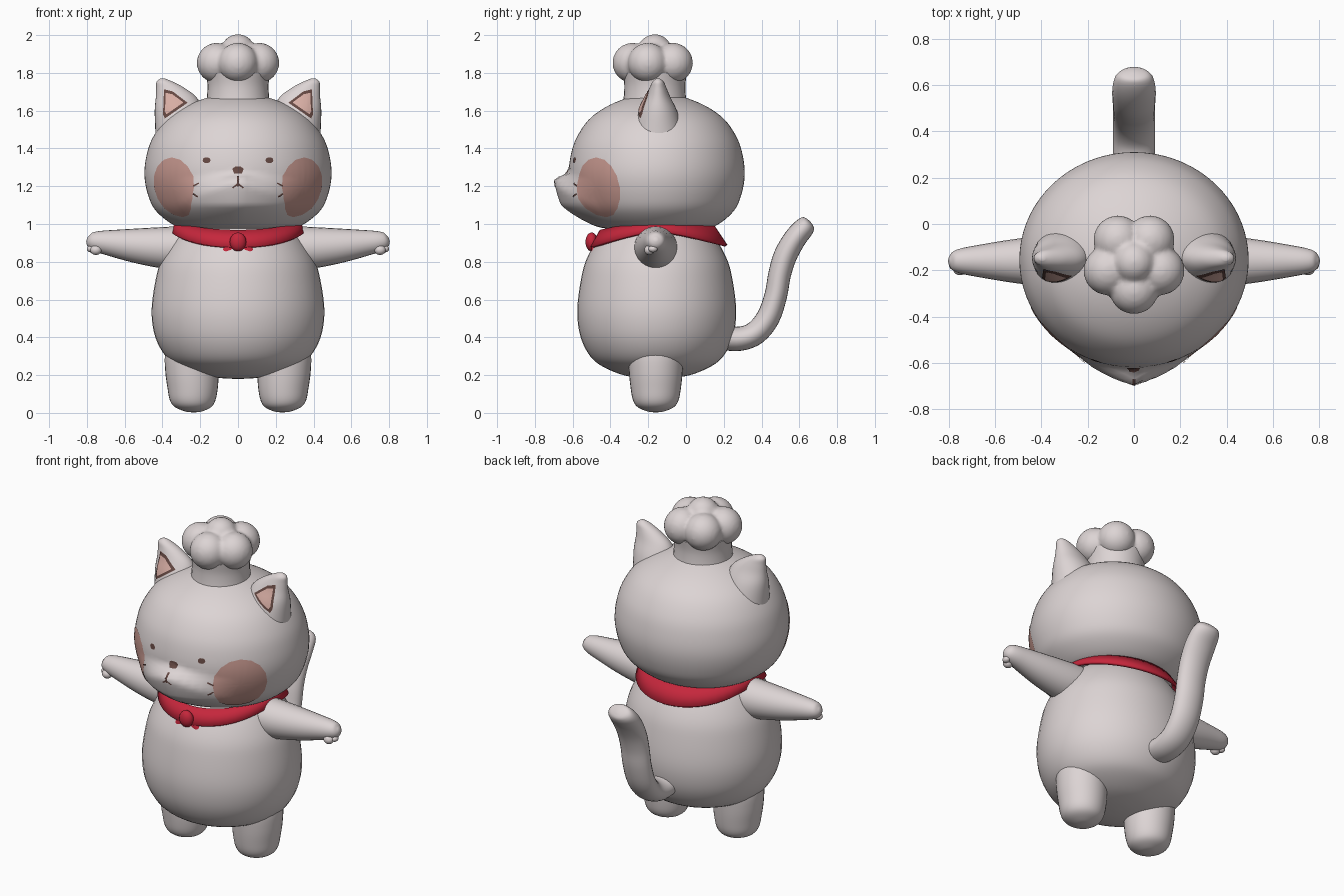
import bpy, bmesh, math
from mathutils import Vector, Matrix
from mathutils.bvhtree import BVHTree

if "Cube" in bpy.data.objects:
    bpy.data.objects.remove(bpy.data.objects["Cube"])

def material(name, rgb):
    m = bpy.data.materials.new(name)
    m.diffuse_color = (*rgb, 1)
    m.use_nodes = True
    m.node_tree.nodes["Principled BSDF"].inputs["Base Color"].default_value = m.diffuse_color
    return m

FUR = material("pale_grey", (0.72, 0.66, 0.66))
RED = material("scarf_red", (0.56, 0.02, 0.045))
BLUSH = material("blush_pink", (0.58, 0.32, 0.28))
BROWN = material("face_brown", (0.13, 0.065, 0.055))
PINK = material("ear_pink", (0.68, 0.42, 0.37))
CY = -0.155                                   # y of the body axis

def finish(name, bm, mat, angle=60):
    me = bpy.data.meshes.new(name)
    bm.to_mesh(me)
    bm.free()
    me.materials.append(mat)
    for p in me.polygons:
        p.use_smooth = True
    me.set_sharp_from_angle(angle=math.radians(angle))
    ob = bpy.data.objects.new(name, me)
    bpy.context.collection.objects.link(ob)
    return ob

def refine(rows, k):
    """Smooth curve through the rows of numbers."""
    out = []
    for i in range(len(rows) - 1):
        a, b, c, d = (rows[max(0, min(len(rows) - 1, j))] for j in (i - 1, i, i + 1, i + 2))
        for s in range(k):
            t = s / k
            out.append([0.5 * (2 * q + (r - p) * t + (2 * p - 5 * q + 4 * r - w) * t * t
                        + (3 * q - p - 3 * r + w) * t ** 3) for p, q, r, w in zip(a, b, c, d)])
    return out + [list(rows[-1])]

def loft(name, rows, mat=FUR, n=32, k=4, axis=(1, 0, 0), warp=None, angle=60):
    """Rows are x, y, z, radius along axis, radius across."""
    rows = refine(rows, k)
    u = Vector(axis)
    bm = bmesh.new()
    rings = []
    for i, (x, y, z, ru, rv) in enumerate(rows):
        a, b = rows[max(i - 1, 0)], rows[min(i + 1, len(rows) - 1)]
        v = (Vector(b[:3]) - Vector(a[:3])).cross(u).normalized()
        ring = []
        for j in range(n):
            t = 2 * math.pi * j / n
            p = Vector((x, y, z)) + u * max(ru, .002) * math.cos(t) + v * max(rv, .002) * math.sin(t)
            ring.append(bm.verts.new(warp(p) if warp else p))
        rings.append(ring)
    for a, b in zip(rings, rings[1:]):
        for j in range(n):
            bm.faces.new((a[j], a[(j + 1) % n], b[(j + 1) % n], b[j]))
    bm.faces.new(rings[0])
    bm.faces.new(rings[-1])
    bmesh.ops.recalc_face_normals(bm, faces=bm.faces)
    return finish(name, bm, mat, angle)

def ball(name, pos, radii, mat, tilt=0):
    bm = bmesh.new()
    m = Matrix.Translation(pos) @ Matrix.Rotation(tilt, 4, 'Y') @ Matrix.Diagonal((*radii, 1))
    bmesh.ops.create_uvsphere(bm, u_segments=20, v_segments=12, radius=1, matrix=m)
    return finish(name, bm, mat)

# Head with a raised muzzle
def muzzle(p):
    th = abs(math.atan2(p.x, CY - p.y))
    side = max(0, 1 - th / 0.85)
    top = 1.275 - 0.04 * (1 - side)
    width = 0.04 + 0.12 * (1 - side)
    w = max(0, min(1, (top - p.z) / width)) * max(0, min(1, (p.z - 0.96) / 0.14))
    d = Vector((p.x, p.y - CY, 0))
    return p + d.normalized() * 0.078 * side * w if d.length > .01 else p

profile = [(.965, .01), (.967, .15), (.975, .27), (1.0, .35), (1.07, .435), (1.15, .475), (1.25, .495),
           (1.35, .487), (1.45, .455), (1.55, .385), (1.62, .285), (1.67, .16), (1.687, .07), (1.69, .01)]
head = loft("head", [(0, CY, z, r, r * .94) for z, r in profile], n=72, k=5, warp=muzzle)

# Round body
profile = [(.18, .01), (.185, .1), (.205, .21), (.25, .32), (.3, .383), (.38, .43), (.47, .453), (.57, .456),
           (.7, .437), (.8, .41), (.9, .355), (.97, .295), (1.0, .24)]
loft("body", [(0, CY, z, r, r * .92) for z, r in profile], n=48)

# Ears, legs, arms and paws on both sides
ears = []
for s, tag in ((1, "right"), (-1, "left")):
    ears.append(loft("ear_" + tag, [(s * x, -.148, z, rx, ry) for x, z, rx, ry in (
        (.295, 1.42, .14, .15), (.30, 1.5, .138, .13), (.313, 1.6, .128, .1), (.327, 1.67, .108, .066),
        (.358, 1.72, .075, .045), (.388, 1.753, .043, .03), (.398, 1.77, .012, .01))]))
    loft("leg_" + tag, [(s * x, -.16, z, r, r) for x, z, r in (
        (.235, .003, .01), (.235, .008, .045), (.238, .03, .095), (.24, .065, .12), (.24, .13, .133),
        (.243, .22, .142), (.24, .32, .145), (.23, .42, .12))])
    loft("arm_" + tag, [(s * x, -.16, z, r, r) for x, z, r in (
        (.22, .865, .12), (.32, .872, .115), (.42, .876, .107), (.55, .886, .09), (.68, .9, .068),
        (.75, .908, .054), (.785, .915, .038), (.8, .92, .01))], axis=(0, 1, 0), n=24)
    ball("thumb_" + tag, (s * .752, -.195, .862), (.03, .026, .026), FUR)
    ball("finger_" + tag, (s * .78, -.175, .868), (.02, .024, .018), FUR)

# Tail curling up behind
loft("tail", [(0, y, z, rx, r) for y, z, rx, r in (
    (.12, .41, .085, .066), (.2, .398, .088, .066), (.29, .393, .09, .064), (.37, .425, .09, .063),
    (.435, .505, .09, .062), (.475, .62, .09, .06), (.495, .73, .09, .06), (.525, .83, .092, .062),
    (.575, .92, .094, .06), (.625, .98, .085, .055), (.652, 1.003, .06, .042), (.66, 1.01, .01, .01))], n=24)

# Chef hat: band and merged puffs
loft("hat_band", [(0, -.165, z, r, r) for z, r in ((1.62, .172), (1.68, .164), (1.74, .162), (1.8, .17))])
bm = bmesh.new()
puffs = [(0, -.165, 1.845, .12), (0, -.165, 1.915, .09)]
for i in range(5):
    t = math.radians(-90 + 72 * i)
    puffs.append((.118 * math.cos(t), -.165 + .118 * math.sin(t), 1.853, .106))
for x, y, z, r in puffs:
    bmesh.ops.create_icosphere(bm, subdivisions=4, radius=r, matrix=Matrix.Translation((x, y, z)))
hat = finish("hat_puffs", bm, FUR, 180)
rm = hat.modifiers.new("merge", 'REMESH')
rm.mode, rm.voxel_size, rm.use_smooth_shade = 'VOXEL', .012, True
sm = hat.modifiers.new("soften", 'SMOOTH')
sm.factor, sm.iterations = .5, 4

# Scarf wrapped round the neck, deeper at the front and back
bm = bmesh.new()
N, rings = 48, [[], [], []]
for j in range(N):
    t = 2 * math.pi * j / N
    c = math.cos(t)                            # 1 at the front, -1 at the back
    f, b = max(0, c) ** 1.5, max(0, -c) ** 1.5
    top, low = 1.01 - .045 * f - .015 * b, .958 - .083 * f - .073 * b
    r0, r1 = .32, .35 + .026 * f + .05 * b
    for k in range(3):
        q = k / 2
        r = r0 + (r1 - r0) * q
        rings[k].append(bm.verts.new((r * math.sin(t), CY - r * .92 * c, top + (low - top) * q)))
for a, b in zip(rings, rings[1:]):
    for j in range(N):
        bm.faces.new((a[j], b[j], b[(j + 1) % N], a[(j + 1) % N]))
scarf = finish("scarf", bm, RED, 40)
so = scarf.modifiers.new("thickness", 'SOLIDIFY')
so.thickness, so.offset = .016, 0
ball("scarf_knot", (0, -.5, .905), (.044, .032, .05), RED)
for s, tag in ((1, "right"), (-1, "left")):
    ball("scarf_end_" + tag, (s * .06, -.485, .835), (.035, .018, .077), RED, -s * .42)

# Painted details: thin plates laid on the surface of head and ears
verts, polys = [], []
for ob in [head] + ears:
    base = len(verts)
    verts += [v.co.copy() for v in ob.data.vertices]
    polys += [[base + i for i in p.vertices] for p in ob.data.polygons]
tree = BVHTree.FromPolygons(verts, polys)

def plate(name, pts, mat, turn=0, lift=.004, steps=3):
    """Project an outline (sideways, height) onto the surface, seen from angle turn."""
    u, out = Vector((math.cos(turn), math.sin(turn), 0)), Vector((math.sin(turn), -math.cos(turn), 0))
    edge = [Vector(p).lerp(Vector(pts[(i + 1) % len(pts)]), t / 4)
            for i, p in enumerate(pts) for t in range(4)]
    mid = sum(edge, Vector((0, 0))) / len(edge)
    bm = bmesh.new()

    def drop(p):
        o = Vector((0, CY, p.y)) + u * p.x + out * 2
        hit, normal, _, _ = tree.ray_cast(o, -out)
        if hit is None:
            hit, normal, _, _ = tree.find_nearest(o - out * 1.6)
        if normal.dot(out) < 0:
            normal = -normal
        return bm.verts.new(hit + normal * lift)
    n, centre = len(edge), drop(mid)
    rings = [[drop(mid.lerp(p, k / steps)) for p in edge] for k in range(1, steps + 1)]
    for j in range(n):
        bm.faces.new((centre, rings[0][j], rings[0][(j + 1) % n]))
        for a, b in zip(rings, rings[1:]):
            bm.faces.new((a[j], b[j], b[(j + 1) % n], a[(j + 1) % n]))
    bm.normal_update()
    flip = [f for f in bm.faces if f.normal.dot(out) < 0]
    bmesh.ops.reverse_faces(bm, faces=flip)
    finish(name, bm, mat)

def oval(x, z, rx, rz, n=10):
    return [(x + rx * math.cos(2 * math.pi * i / n), z + rz * math.sin(2 * math.pi * i / n)) for i in range(n)]

def stroke(x0, z0, x1, z1, w=.005):
    d = Vector((x1 - x0, z1 - z0)).normalized() * w
    return [(x0 - d.y, z0 + d.x), (x1 - d.y, z1 + d.x), (x1 + d.y, z1 - d.x), (x0 + d.y, z0 - d.x)]

plate("nose", [(-.03, 1.293), (-.015, 1.303), (.015, 1.303), (.03, 1.293), (.02, 1.265), (-.02, 1.265)], BROWN)
plate("mouth_line", stroke(0, 1.25, 0, 1.2), BROWN, steps=2)
for s, tag in ((1, "right"), (-1, "left")):
    plate("cheek_" + tag, oval(0, 1.195, .155, .157, 16), BLUSH, turn=s * .83, lift=.003, steps=8)
    plate("eye_" + tag, oval(s * .165, 1.337, .021, .016), BROWN)
    plate("mouth_" + tag, stroke(0, 1.212, s * .028, 1.192, .004), BROWN)
    plate("whisker_upper_" + tag, stroke(s * .205, 1.215, s * .235, 1.2, .004), BROWN, lift=.006)
    plate("whisker_lower_" + tag, stroke(s * .21, 1.145, s * .235, 1.16, .004), BROWN, lift=.006)
    tri = [(.39, 1.712), (.345, 1.7), (.268, 1.64), (.385, 1.558), (.395, 1.58)]
    ctr = Vector((.352, 1.638))
    plate("ear_rim_" + tag, [(s * x, z) for x, z in tri], BROWN, lift=.004, steps=5)
    small = [ctr.lerp(Vector(p), .74) for p in tri]
    plate("ear_inner_" + tag, [(s * p.x, p.y) for p in small], PINK, lift=.008, steps=5)
